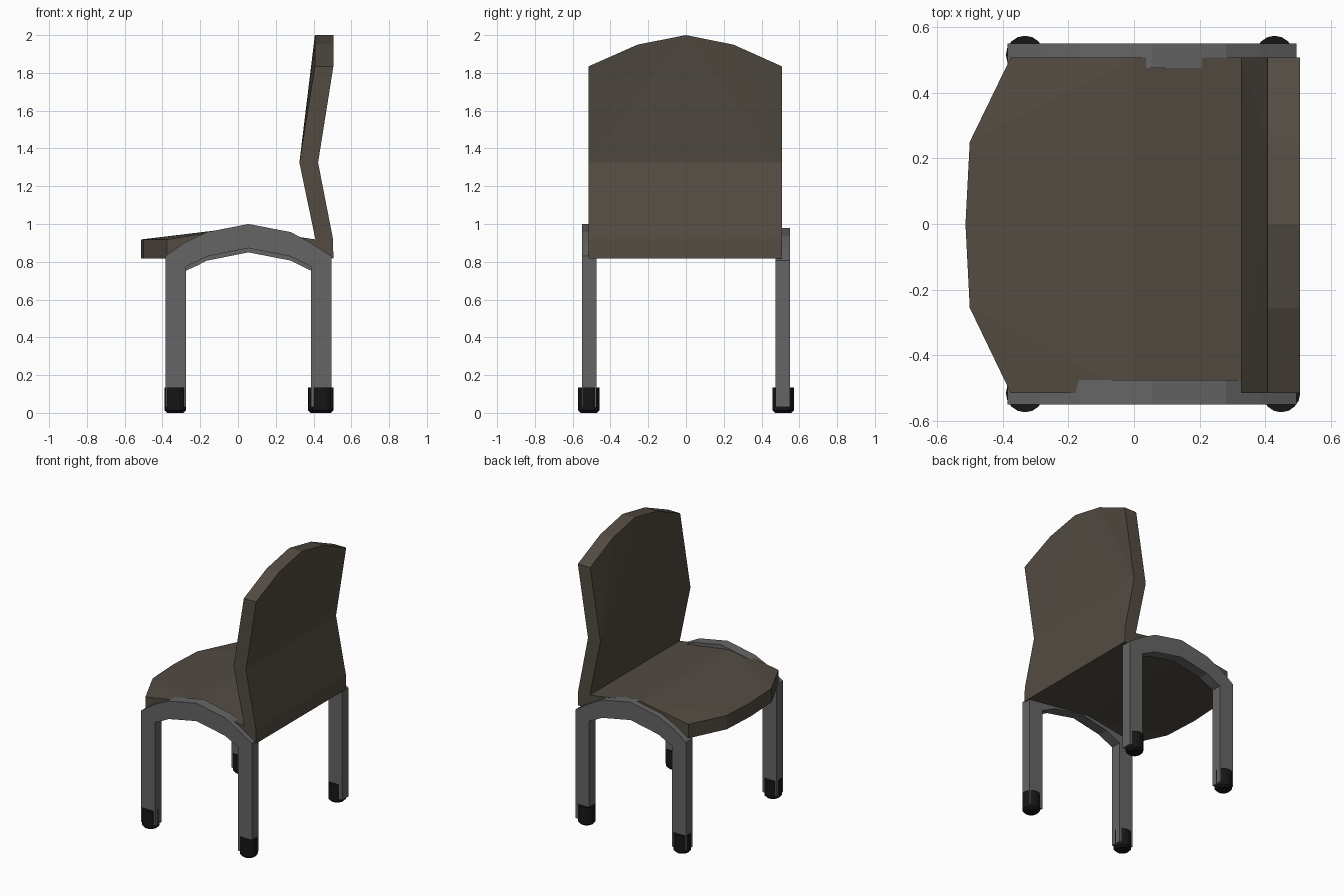
import bpy, bmesh

if "Cube" in bpy.data.objects:
    bpy.data.objects.remove(bpy.data.objects["Cube"])


def material(name, rgb):
    m = bpy.data.materials.new(name)
    m.diffuse_color = (*rgb, 1)
    m.use_nodes = True
    m.node_tree.nodes["Principled BSDF"].inputs["Base Color"].default_value = m.diffuse_color
    return m


BROWN = material("brown_upholstery", (0.085, 0.071, 0.055))
GREY = material("grey_metal", (0.13, 0.13, 0.13))
BLACK = material("black_rubber", (0.008, 0.008, 0.008))


def finish(bm, name, mat):
    bmesh.ops.recalc_face_normals(bm, faces=bm.faces)
    me = bpy.data.meshes.new(name)
    bm.to_mesh(me)
    bm.free()
    me.materials.append(mat)
    ob = bpy.data.objects.new(name, me)
    bpy.context.collection.objects.link(ob)
    return ob


# Seat and backrest: one folded slab with a rounded front and a rounded top
Y0, Y1 = -0.515, 0.507
YS = (Y0, -0.255, 0, 0.25, Y1)
FRONT_X = (-0.375, -0.5, -0.513, -0.5, -0.375)
TOP_Z = (1.835, 1.95, 2.0, 1.95, 1.835)


def add_sheet(bm, front_z, bends, top_x):
    """One face of the slab; returns its outline rows of vertices."""
    front = [bm.verts.new((x, y, front_z)) for x, y in zip(FRONT_X, YS)]
    top = [bm.verts.new((top_x, y, z)) for y, z in zip(YS, TOP_Z)]
    mid = [[bm.verts.new((x, y, z)) for y in (Y0, Y1)] for x, z in bends]
    for a, b in zip(mid, mid[1:]):
        bm.faces.new((a[0], a[1], b[1], b[0]))
    for (l, r), row in ((mid[0], front), (mid[-1], top)):
        for tri in ((l, row[0], row[1]), (l, row[1], row[2]), (l, row[2], r),
                    (r, row[2], row[3]), (r, row[3], row[4])):
            bm.faces.new(tri)
    # closed loop around the sheet
    return (front + [m[1] for m in mid] + top[::-1] + [m[0] for m in mid[::-1]])


bm = bmesh.new()
upper = add_sheet(bm, 0.918, [(0, 0.98), (0.2, 0.95), (0.41, 0.918), (0.325, 1.325)], 0.407)
lower = add_sheet(bm, 0.818, [(0, 0.88), (0.505, 0.818), (0.503, 0.92), (0.424, 1.325)], 0.505)
n = len(upper)
for i in range(n):
    j = (i + 1) % n
    bm.faces.new((upper[i], upper[j], lower[j], lower[i]))
finish(bm, "seat_and_backrest", BROWN)

# Side frames: two legs joined by an arch
OUTER = [(-0.385, 0.03), (-0.385, 0.83), (-0.285, 0.9), (-0.165, 0.957),
         (0.055, 1.0), (0.28, 0.957), (0.385, 0.9), (0.495, 0.83), (0.495, 0.03)]
INNER = [(-0.275, 0.03), (-0.275, 0.775), (-0.22, 0.8), (-0.165, 0.828),
         (0.055, 0.872), (0.28, 0.828), (0.335, 0.8), (0.387, 0.775), (0.387, 0.03)]


def side_frame(name, ya, yb, drop):
    bm = bmesh.new()

    def ring(pair):
        pts = [(x, z - (drop if z > 0.1 else 0)) for x, z in pair]
        (ox, oz), (ix, iz) = pts
        return [bm.verts.new(p) for p in
                ((ox, ya, oz), (ox, yb, oz), (ix, yb, iz), (ix, ya, iz))]

    rings = [ring(p) for p in zip(OUTER, INNER)]
    for a, b in zip(rings, rings[1:]):
        for i in range(4):
            j = (i + 1) % 4
            bm.faces.new((a[i], a[j], b[j], b[i]))
    bm.faces.new(rings[0])
    bm.faces.new(rings[-1])
    finish(bm, name, GREY)


side_frame("side_frame_near", -0.55, -0.475, 0.0)
side_frame("side_frame_far", 0.475, 0.55, 0.022)

# Rubber feet: short cylinders with a chamfered bottom edge
def foot(name, x, y):
    bm = bmesh.new()
    bmesh.ops.create_cone(bm, cap_ends=True, segments=16, radius1=0.058,
                          radius2=0.058, depth=0.135)
    bmesh.ops.translate(bm, verts=bm.verts, vec=(x, y, 0.0675))
    rim = [e for e in bm.edges if all(v.co.z < 0.01 for v in e.verts)]
    bmesh.ops.bevel(bm, geom=rim, offset=0.014, segments=1, affect='EDGES')
    finish(bm, name, BLACK)


for name, x, y in (("foot_front_near", -0.332, -0.515), ("foot_front_far", -0.332, 0.515),
                   ("foot_back_near", 0.448, -0.515), ("foot_back_far", 0.428, 0.515)):
    foot(name, x, y)
